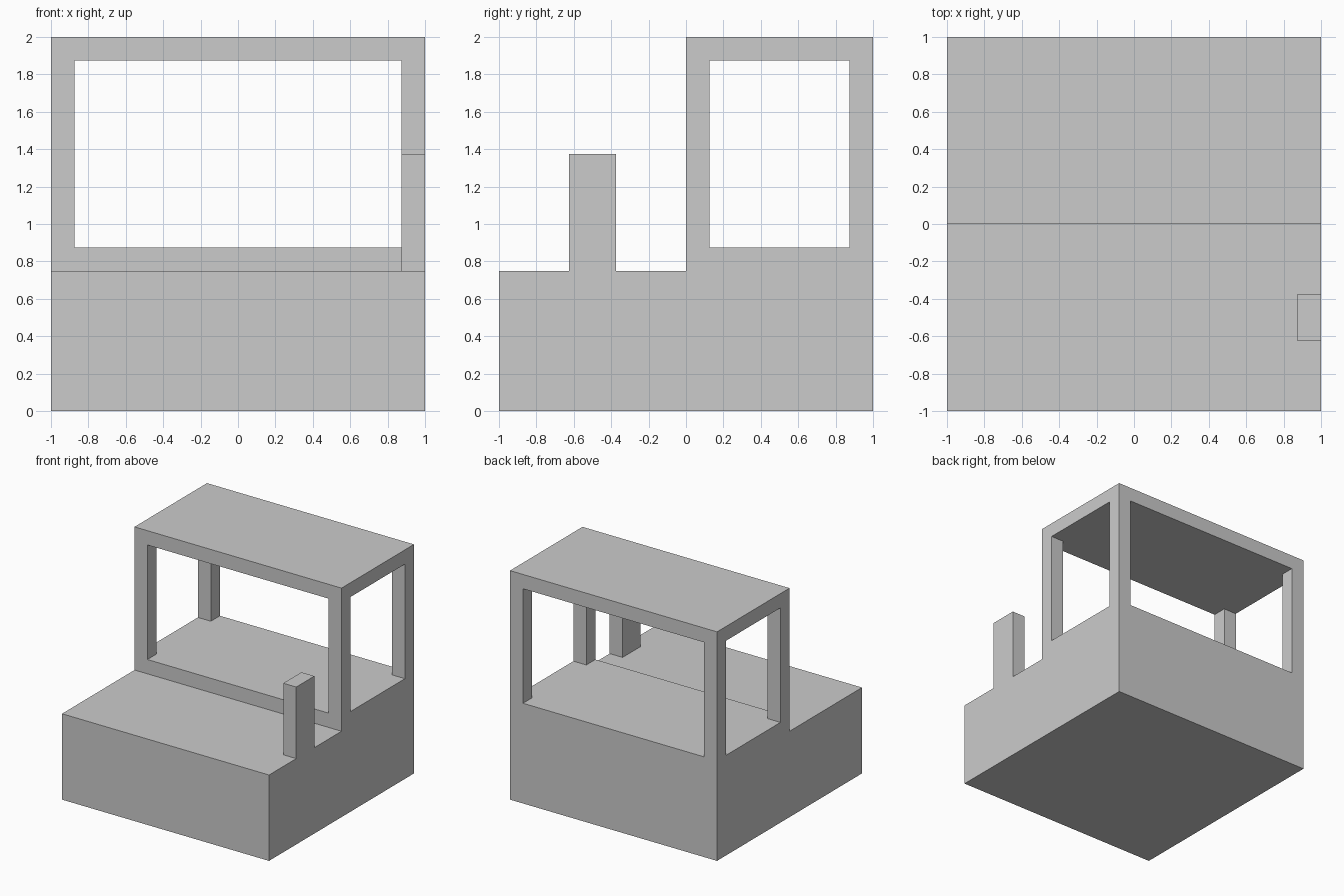
import bpy, bmesh

if "Cube" in bpy.data.objects:
    bpy.data.objects.remove(bpy.data.objects["Cube"])

T = 0.125  # thickness of posts, roof and sill


def finish(name, bm):
    bmesh.ops.recalc_face_normals(bm, faces=bm.faces)
    mesh = bpy.data.meshes.new(name)
    bm.to_mesh(mesh)
    bm.free()
    obj = bpy.data.objects.new(name, mesh)
    bpy.context.collection.objects.link(obj)
    return obj


def box(name, lo, hi):
    bm = bmesh.new()
    bmesh.ops.create_cube(bm, size=1)
    for v in bm.verts:
        v.co = [(a + b) / 2 + c * (b - a) for a, b, c in zip(lo, hi, v.co)]
    return finish(name, bm)


# Body: stepped side profile (y, z) extruded across the width
profile = [(-1, 0), (1, 0), (1, 0.875), (0, 0.875), (0, 0.75), (-1, 0.75)]
bm = bmesh.new()
side = bm.faces.new([bm.verts.new((-1, y, z)) for y, z in profile])
ext = bmesh.ops.extrude_face_region(bm, geom=[side], use_keep_orig=True)
new_verts = [g for g in ext["geom"] if isinstance(g, bmesh.types.BMVert)]
bmesh.ops.translate(bm, verts=new_verts, vec=(2, 0, 0))
finish("body", bm)

# Cab: four corner posts carrying a flat roof
for x, x_name in ((-1, "left"), (1 - T, "right")):
    for y, y_name in ((0, "front"), (1 - T, "back")):
        box(f"cab_post_{y_name}_{x_name}", (x, y, 0.875), (x + T, y + T, 2 - T))
box("cab_roof", (-1, 0, 2 - T), (1, 1, 2))

# Exhaust stack on the right edge of the hood
box("exhaust_stack", (1 - T, -0.625, 0.75), (1, -0.375, 1.375))
